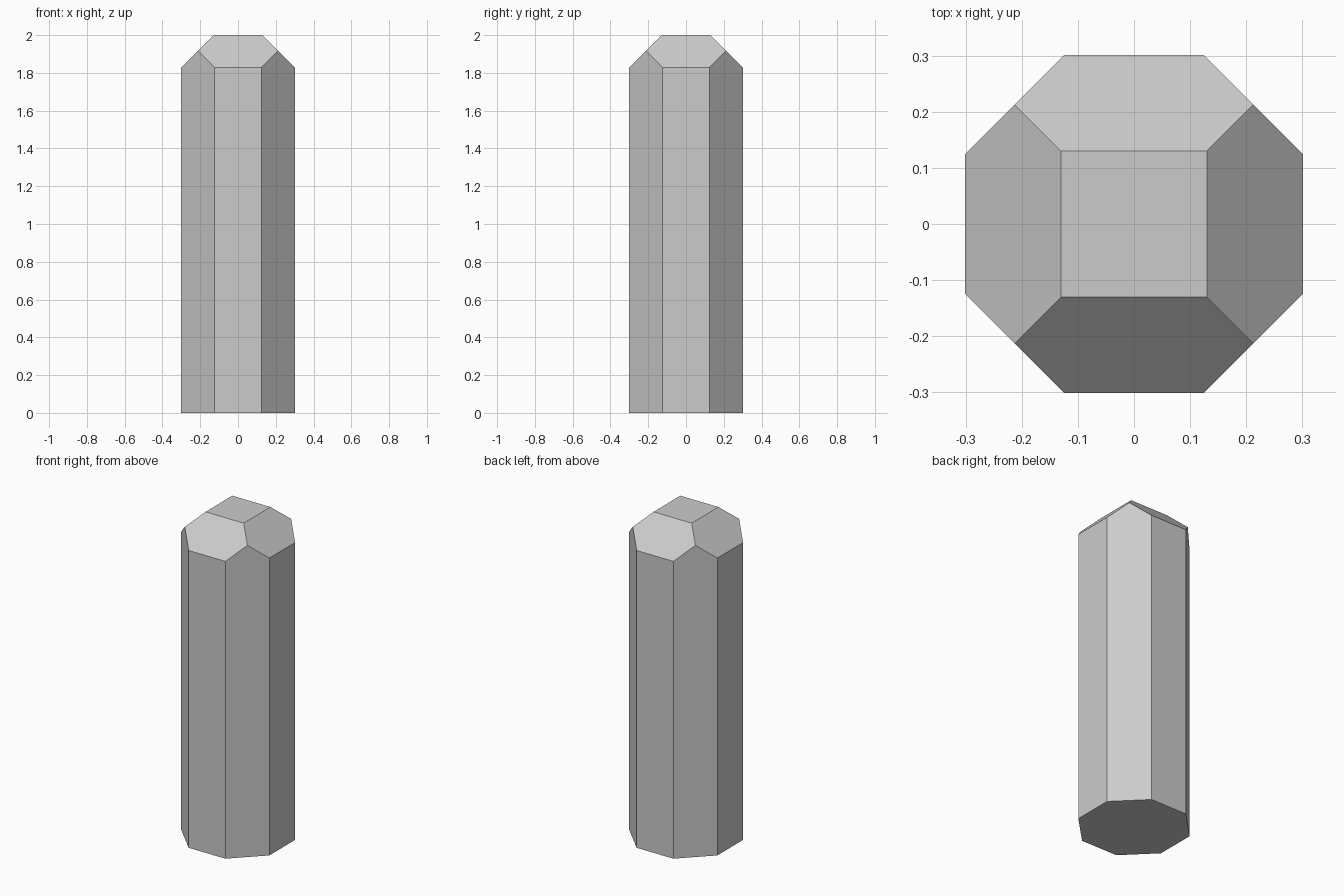
import bpy, bmesh, math
from mathutils import Matrix, Vector

if "Cube" in bpy.data.objects:
    bpy.data.objects.remove(bpy.data.objects["Cube"])

HEIGHT, APOTHEM, TOP_HALF = 2.0, 0.301, 0.13

# Octagonal shaft with flat sides facing the axes
bm = bmesh.new()
bmesh.ops.create_cone(
    bm, cap_ends=True, cap_tris=False, segments=8,
    radius1=APOTHEM / math.cos(math.pi / 8),
    radius2=APOTHEM / math.cos(math.pi / 8), depth=HEIGHT,
    matrix=Matrix.Translation((0, 0, HEIGHT / 2)) @ Matrix.Rotation(math.pi / 8, 4, 'Z'))

# Four sloped facets cut around the tip
for i in range(4):
    turn = Matrix.Rotation(i * math.pi / 2, 3, 'Z')
    cut = bmesh.ops.bisect_plane(
        bm, geom=bm.verts[:] + bm.edges[:] + bm.faces[:], dist=1e-5,
        plane_co=turn @ Vector((TOP_HALF, 0, HEIGHT)),
        plane_no=turn @ Vector((1, 0, 1)), clear_outer=True)
    rim = [e for e in cut['geom_cut'] if isinstance(e, bmesh.types.BMEdge)]
    bmesh.ops.holes_fill(bm, edges=rim, sides=0)

bmesh.ops.recalc_face_normals(bm, faces=bm.faces[:])
mesh = bpy.data.meshes.new("faceted_post")
bm.to_mesh(mesh)
bm.free()
post = bpy.data.objects.new("faceted_post", mesh)
bpy.context.collection.objects.link(post)
